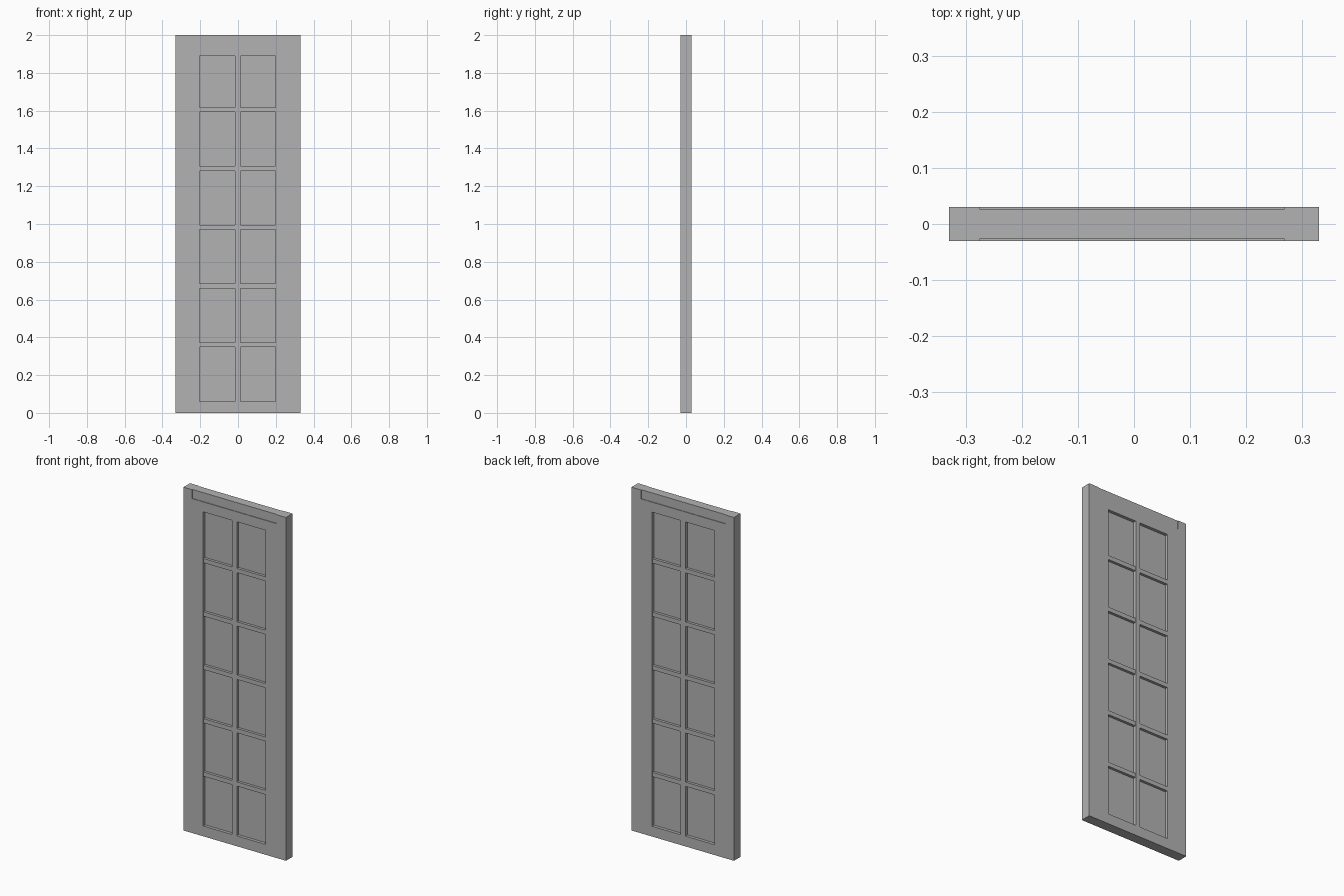
import bpy

cube = bpy.data.objects.get("Cube")
if cube:
    bpy.data.objects.remove(cube, do_unlink=True)

grey = bpy.data.materials.new("plain grey")
grey.use_nodes = True
colour = (0.45, 0.45, 0.45, 1)
grey.diffuse_color = colour
grey.node_tree.nodes["Principled BSDF"].inputs["Base Color"].default_value = colour


def box(name, x0, x1, z0, z1, half_depth):
    """Flat-sided board between two x and two z limits, centred on y = 0."""
    bpy.ops.mesh.primitive_cube_add(size=1, location=((x0 + x1) / 2, 0, (z0 + z1) / 2))
    ob = bpy.context.object
    ob.name = name
    ob.scale = (x1 - x0, 2 * half_depth, z1 - z0)
    bpy.ops.object.transform_apply(location=False, rotation=False, scale=True)
    ob.data.materials.append(grey)
    return ob


EDGE, FACE, BAR, PANE = 0.33, 0.03, 0.0275, 0.012
LEFT, RIGHT = -0.204, 0.198       # glazed opening
SILL, HEAD, TOP = 0.06, 1.89, 2.0

# Stiles and rails of the door frame
box("right_stile", -EDGE, LEFT, 0, TOP, FACE)
box("left_stile", RIGHT, EDGE, 0, TOP, FACE)
box("bottom_rail", LEFT, RIGHT, 0, SILL, FACE)
box("top_rail", LEFT, RIGHT, HEAD, TOP, FACE)

# Shallow rebates cut along the top edge on both faces
for side, y in (("front", -0.0465), ("back", 0.0465)):
    cutter = box(side + "_rebate_cutter", -0.275, 0.268, 1.948, 2.05, 0.02)
    cutter.location.y = y
    cutter.hide_render = True
    cutter.hide_set(True)
    cutter.display_type = 'WIRE'
    for part in ("right_stile", "left_stile", "top_rail"):
        cut = bpy.data.objects[part].modifiers.new(side + " rebate", 'BOOLEAN')
        cut.operation = 'DIFFERENCE'
        cut.solver = 'EXACT'
        cut.object = cutter

# Apply the cuts, then drop the cutters
for part in ("right_stile", "left_stile", "top_rail"):
    ob = bpy.data.objects[part]
    bpy.context.view_layer.objects.active = ob
    for mod in list(ob.modifiers):
        bpy.ops.object.modifier_apply(modifier=mod.name)
for side in ("front", "back"):
    bpy.data.objects.remove(bpy.data.objects[side + "_rebate_cutter"], do_unlink=True)

# Recessed panel, centre mullion and glazing bars
box("recessed_panel", LEFT, RIGHT, SILL, HEAD, PANE)
box("centre_mullion", -0.017, 0.013, SILL, HEAD, FACE)
for i in range(5):
    z = 0.361 + i * 0.311
    for side, x0, x1 in (("right", LEFT, -0.017), ("left", 0.013, RIGHT)):
        box(f"{side}_glazing_bar_{i + 1}", x0, x1, z - 0.0125, z + 0.0125, BAR)
